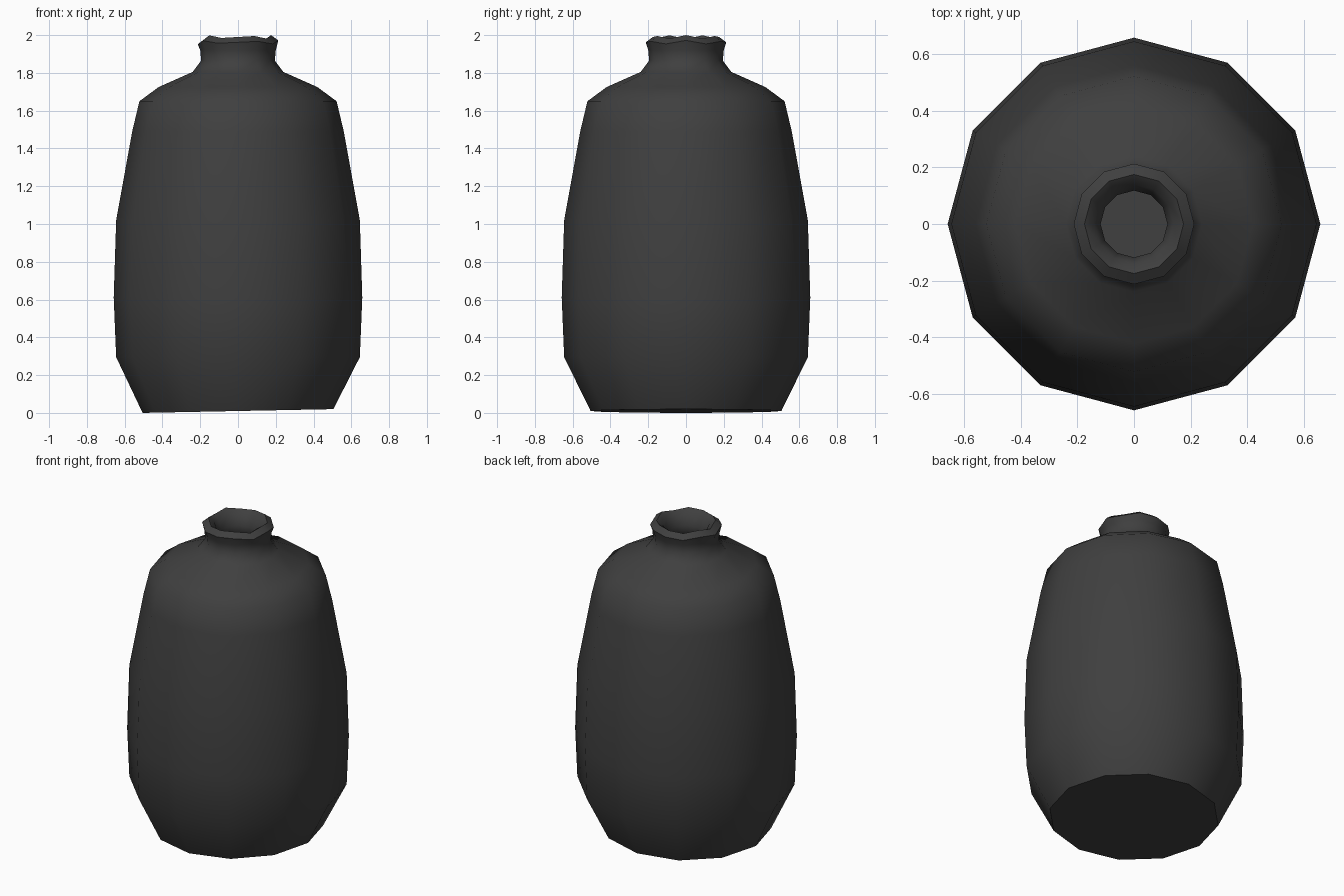
import bpy, bmesh, math

cube = bpy.data.objects.get("Cube")
if cube:
    bpy.data.objects.remove(cube)

SIDES = 12

# Dark glazed clay
clay = bpy.data.materials.new("charcoal_clay")
clay.use_nodes = True
colour = (0.05, 0.05, 0.05, 1)
clay.diffuse_color = colour
clay.node_tree.nodes["Principled BSDF"].inputs["Base Color"].default_value = colour

# Profile as (radius, height): outside from base to lip, then down the inside
outside = [(0.505, 0.01), (0.645, 0.295), (0.658, 0.61), (0.645, 1.02),
           (0.56, 1.49), (0.522, 1.65), (0.42, 1.725), (0.24, 1.805),
           (0.195, 1.865), (0.2, 1.92), (0.213, 1.962)]
lip = [(0.175, 1.99), (0.14, 1.965)]
throat = [(0.118, 1.9), (0.118, 1.84), (0.2, 1.78)]
inside = [(r - 0.025, z - 0.01) for r, z in reversed(outside[1:7])] + [(0.48, 0.035)]
profile = outside + lip + throat + inside


def lathe(name, points):
    """Turn a profile round the z axis and close both ends."""
    bm = bmesh.new()
    rings = []
    for r, z in points:
        ring = []
        for i in range(SIDES):
            a = math.tau * i / SIDES
            # Hand-formed unevenness in the lip
            wobble = 0.01 * math.cos(5 * a) if z > 1.95 else 0
            ring.append(bm.verts.new((r * math.cos(a), r * math.sin(a), z + wobble)))
        rings.append(ring)
    for low, high in zip(rings, rings[1:]):
        for i in range(SIDES):
            j = (i + 1) % SIDES
            bm.faces.new((low[i], low[j], high[j], high[i]))
    bm.faces.new(list(reversed(rings[0])))
    bm.faces.new(rings[-1])
    # Slightly uneven foot resting on the ground
    for v in rings[0]:
        v.co.z = 0.01 + 0.01 * v.co.x / 0.505
    mesh = bpy.data.meshes.new(name)
    bm.to_mesh(mesh)
    bm.free()
    mesh.materials.append(clay)
    obj = bpy.data.objects.new(name, mesh)
    bpy.context.collection.objects.link(obj)
    return obj


jar = lathe("jar_body", profile)
bpy.ops.object.select_all(action="DESELECT")
jar.select_set(True)
bpy.context.view_layer.objects.active = jar
bpy.ops.object.shade_smooth_by_angle(angle=math.radians(60))
